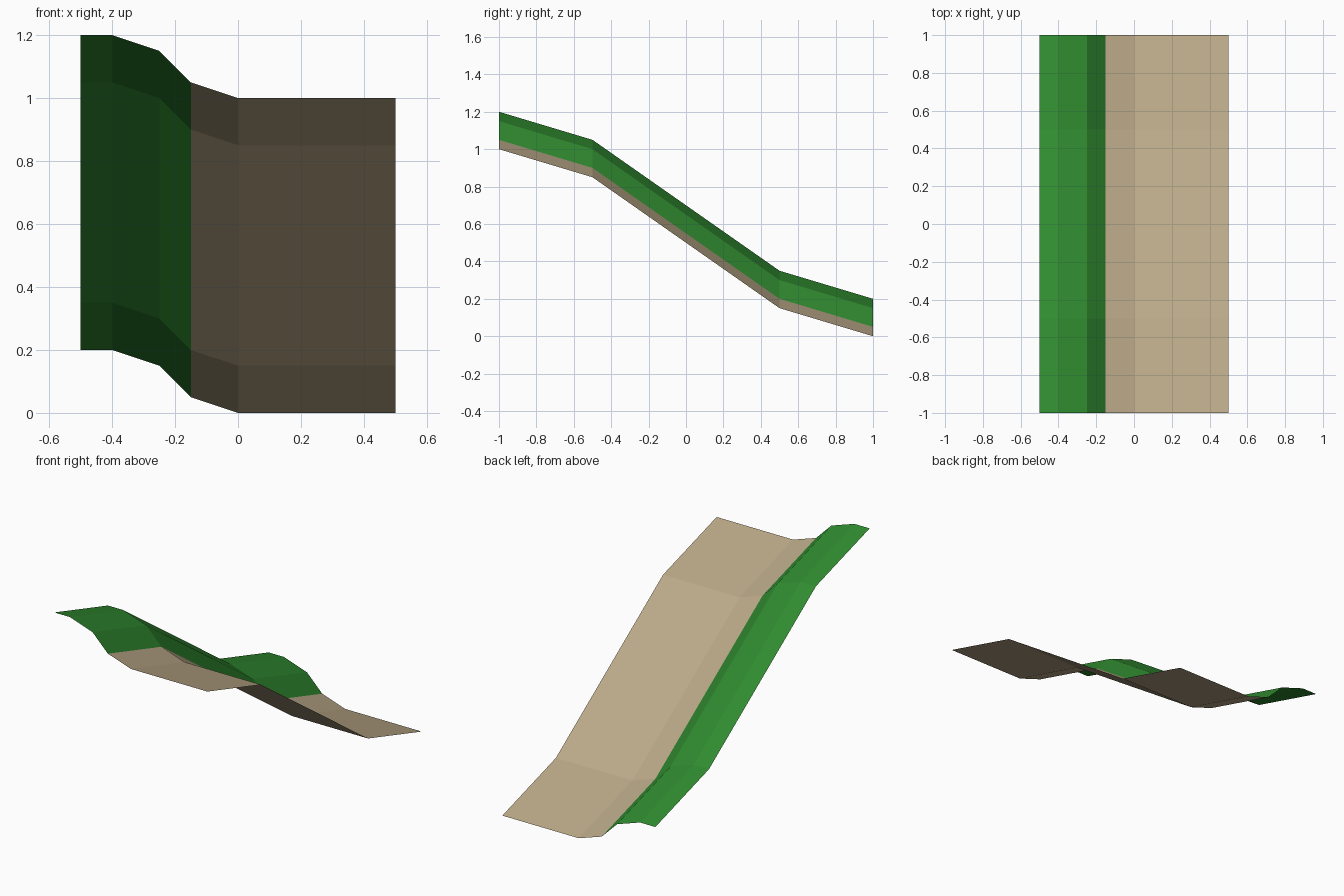
import bpy
import bmesh

cube = bpy.data.objects.get("Cube")
if cube:
    bpy.data.objects.remove(cube, do_unlink=True)


def material(name, colour):
    mat = bpy.data.materials.new(name)
    mat.use_nodes = True
    mat.diffuse_color = colour
    mat.node_tree.nodes["Principled BSDF"].inputs["Base Color"].default_value = colour
    return mat


def swept_sheet(name, section, path, mat):
    """Sweep an (x, z) section along a (y, z) path as a single open sheet."""
    bm = bmesh.new()
    rows = [[bm.verts.new((x, y, z + h)) for x, z in section] for y, h in path]
    for near, far in zip(rows, rows[1:]):
        for i in range(len(section) - 1):
            bm.faces.new((near[i], near[i + 1], far[i + 1], far[i]))
    mesh = bpy.data.meshes.new(name)
    bm.to_mesh(mesh)
    bm.free()
    mesh.materials.append(mat)
    obj = bpy.data.objects.new(name, mesh)
    bpy.context.collection.objects.link(obj)
    return obj


# Downhill run shared by both strips
slope = [(-1, 1), (-0.5, 0.85), (0.5, 0.15), (1, 0)]

# Grassy bank along the right edge
bank = [(-0.5, 0.2), (-0.4, 0.2), (-0.25, 0.15), (-0.15, 0.05)]
swept_sheet("grass_bank", bank, slope, material("grass green", (0.03, 0.26, 0.03, 1)))

# Dirt path with a raised edge meeting the bank
track = [(-0.15, 0.05), (0, 0), (0.5, 0)]
swept_sheet("dirt_path", track, slope, material("dirt tan", (0.50, 0.40, 0.25, 1)))
